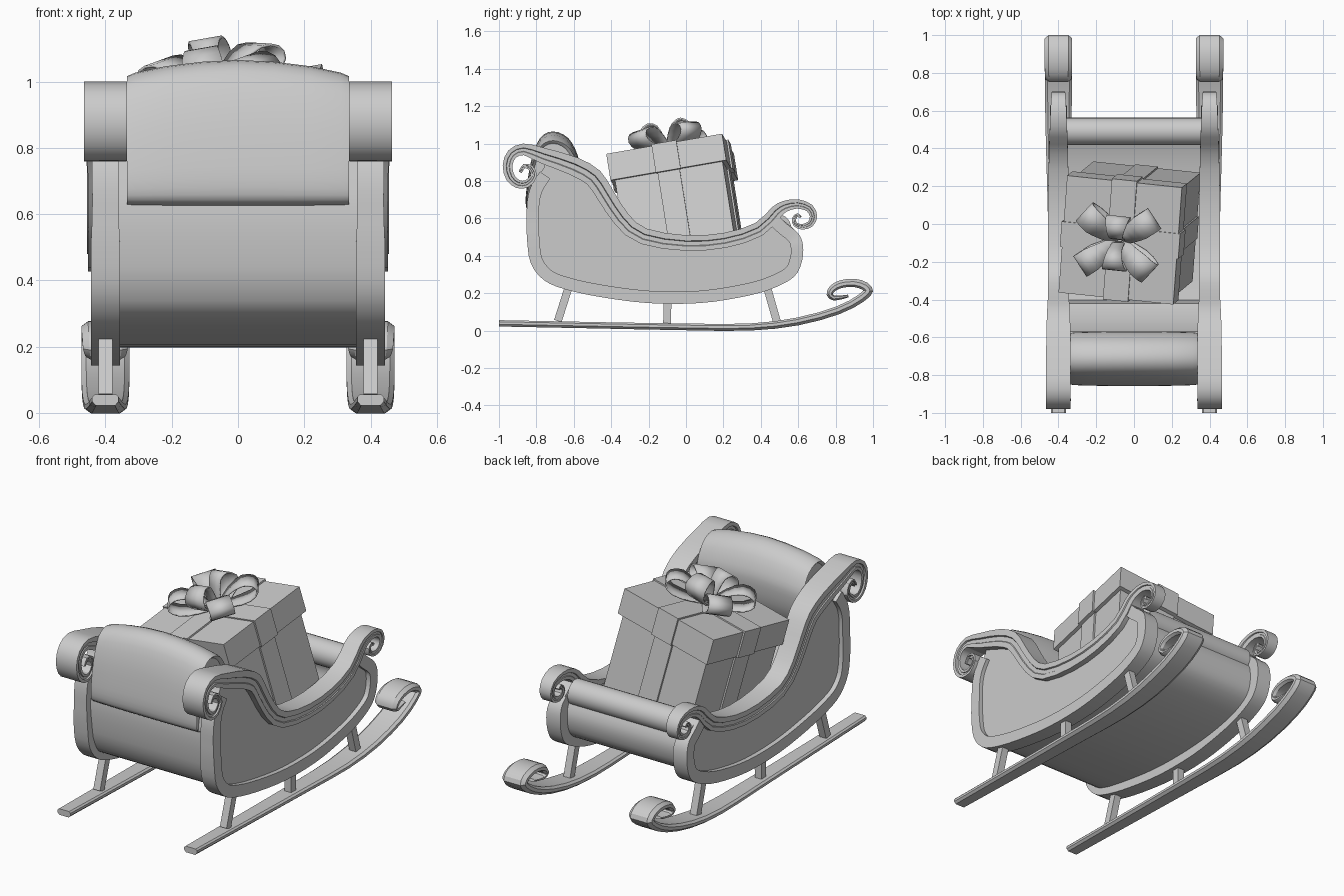
import bpy, bmesh, math
from mathutils import Matrix, Vector, Euler

if "Cube" in bpy.data.objects:
    bpy.data.objects.remove(bpy.data.objects["Cube"])


def add_object(name, bm, mirror=False):
    bmesh.ops.recalc_face_normals(bm, faces=bm.faces)
    me = bpy.data.meshes.new(name)
    bm.to_mesh(me)
    bm.free()
    ob = bpy.data.objects.new(name, me)
    bpy.context.collection.objects.link(ob)
    if mirror:
        ob.modifiers.new("Mirror", 'MIRROR')
    return ob


def smooth(pts, n=3, closed=False):
    """Catmull-Rom resampling of points of any dimension."""
    pts = [Vector(p) for p in pts]
    m, out = len(pts), []
    get = (lambda i: pts[i % m]) if closed else (lambda i: pts[min(max(i, 0), m - 1)])
    for i in range(m if closed else m - 1):
        a, b, c, d = get(i - 1), get(i), get(i + 1), get(i + 2)
        for k in range(n):
            t = k / n
            out.append(0.5 * (2 * b + (c - a) * t + (2 * a - 5 * b + 4 * c - d) * t * t
                              + (3 * b - a - 3 * c + d) * t ** 3))
    if not closed:
        out.append(pts[-1])
    return out


def skin(bm, rings):
    vs = [[bm.verts.new(p) for p in r] for r in rings]
    n = len(vs[0])
    for a, b in zip(vs, vs[1:]):
        for i in range(n):
            bm.faces.new((a[i], a[(i + 1) % n], b[(i + 1) % n], b[i]))
    bm.faces.new(vs[0])
    bm.faces.new(vs[-1])


def sweep(name, pts, section, x=0.4, side=1, n=3, mirror=True):
    """Sweep along an outer edge of (y, z, thickness, width) points."""
    p = smooth(pts, n)
    bm, rings = bmesh.new(), []
    for i, q in enumerate(p):
        d = p[min(i + 1, len(p) - 1)] - p[max(i - 1, 0)]
        nrm = Vector((-d[1], d[0])).normalized() * side
        rings.append([(x + u * q[3], q[0] + nrm.x * v * q[2], q[1] + nrm.y * v * q[2])
                      for u, v in section])
    skin(bm, rings)
    return add_object(name, bm, mirror)


def symmetric(half):
    return half + [(-u, v) for u, v in reversed(half)]


PLAIN = symmetric([(.5, 0), (.5, 1)])
BEVEL = symmetric([(.36, 0), (.5, .35), (.5, .75), (.4, 1)])
MOULD = symmetric([(.5, 0), (.5, .36), (.43, .40), (.43, .66), (.47, .70), (.47, 1)])

# runners with curled tips
runner = [(-1, .022, .034, .08), (-.5, .012, .034, .095), (0, .002, .036, .11), (.34, 0, .038, .128),
          (.6, .028, .042, .14), (.82, .088, .044, .145), (.95, .155, .046, .145),
          (1, .21, .048, .145), (.97, .256, .046, .145), (.9, .277, .044, .145),
          (.82, .268, .042, .145), (.767, .235, .038, .14), (.752, .19, .034, .135),
          (.79, .16, .028, .12), (.87, .178, .015, .1)]
sweep("runner", runner, BEVEL, n=2)

# struts between runners and body
for nm, a, b in (("rear_strut", (-.665, .045), (-.60, .25)), ("middle_strut", (-.08, .03), (-.078, .18)),
                 ("front_strut", (.51, .04), (.45, .25))):
    sweep(nm, [(*a, .042, .042), (*b, .042, .042)], PLAIN, n=1)

# moulded top rail with scrolls at both ends
rail = [(-.895, .85, .018, .11), (-.87, .89, .024, .11), (-.82, .882, .03, .115), (-.797, .825, .034, .12),
        (-.84, .768, .04, .125), (-.905, .762, .045, .13), (-.96, .805, .05, .13), (-.98, .885, .052, .13),
        (-.95, .963, .056, .13), (-.87, 1, .062, .13), (-.75, .975, .085, .13), (-.58, .925, .1, .128),
        (-.46, .855, .1, .12), (-.39, .75, .095, .112), (-.31, .625, .09, .11), (-.21, .545, .087, .112),
        (0, .51, .083, .112), (.2, .522, .08, .108), (.37, .575, .077, .1), (.46, .66, .07, .095),
        (.52, .693, .06, .09), (.60, .702, .05, .085), (.675, .672, .044, .075), (.702, .61, .04, .07),
        (.675, .556, .035, .066), (.62, .54, .03, .064), (.575, .56, .025, .062), (.566, .60, .022, .06),
        (.595, .628, .018, .06), (.62, .61, .014, .06)]
sweep("top_rail", rail, MOULD, side=-1, n=2)

# rim around the lower edge of each side
edge = [(-.78, .85), (-.825, .78), (-.848, .70), (-.852, .60), (-.85, .49), (-.83, .36), (-.76, .27),
        (-.65, .222), (-.46, .18), (-.2, .147), (.07, .147), (.29, .178), (.45, .22), (.575, .285),
        (.62, .37), (.625, .46), (.60, .52), (.54, .57), (.50, .61)]
sweep("side_rim", [(y, z, .066, .088 if z < .5 else .08) for y, z in edge], PLAIN)

# recessed side panels
bm = bmesh.new()
low = [(q.x + .02 * (q.x < -.7) - .02 * (q.x > .5), q.y + .02) for q in smooth(edge)]
top = [(q[0], q[1] - .045) for q in smooth(rail[10:20])]
skin(bm, [[(x, y, z) for y, z in low + top[::-1]] for x in (.365, .418)])
add_object("side_panel", bm, True)

# curved tub between the sides
tub = [(-.79, .76), (-.815, .62), (-.81, .48), (-.785, .37), (-.71, .285), (-.46, .23), (-.2, .2),
       (.07, .2), (.29, .225), (.44, .265), (.53, .32), (.56, .39), (.56, .46), (.53, .53)]
sweep("tub", [(y, z, .05, .73) for y, z in tub], PLAIN, x=0, mirror=False)

# sloped seat back inside
bm = bmesh.new()
seat = [(-.77, .68), (-.57, .68), (-.50, .5), (-.42, .42), (-.40, .26), (-.7, .31), (-.78, .42)]
skin(bm, [[(x, y, z) for y, z in seat] for x in (-.36, .36)])
add_object("seat", bm)

# front roll
bm = bmesh.new()
bmesh.ops.create_cone(bm, cap_ends=True, segments=24, radius1=.072, radius2=.072, depth=.71,
                      matrix=Matrix.Translation((0, .49, .55)) @ Matrix.Rotation(math.pi / 2, 4, 'Y'))
add_object("front_roll", bm)

# plump cushion over the seat back
prof = smooth([(-.857, .68), (-.85, .78), (-.825, .92), (-.78, 1.03), (-.71, 1.065), (-.63, 1.03),
               (-.58, .94), (-.57, .86), (-.59, .74), (-.65, .64), (-.75, .622), (-.835, .632)], 3, True)
bm, rings = bmesh.new(), []
half = [(.318, .85, .85), (.33, .92, .87), (.335, .95, .885), (.31, .97, .91), (.22, .99, .955), (.11, 1, .987)]
for x, s, k in [(-a, b, c) for a, b, c in half] + [(0, 1, 1)] + half[::-1]:
    rings.append([(x, -.715 + (p.x + .715) * s, .64 + (p.y - .64) * k) for p in prof])
skin(bm, rings)
add_object("back_cushion", bm)

# present, tilted; local origin is the middle of the lid top
tilt = (Matrix.Translation((-.073, -.085, .945))
        @ Euler((math.radians(10), math.radians(-10), math.radians(-6))).to_matrix().to_4x4())


def gift_box(name, sx, sy, z0, z1):
    bm = bmesh.new()
    bmesh.ops.create_cube(bm, size=1, matrix=tilt @ Matrix.Translation((0, 0, (z0 + z1) / 2))
                          @ Matrix.Diagonal((sx, sy, z1 - z0, 1)))
    add_object(name, bm)


gift_box("present_box", .58, .585, -.64, -.1)
gift_box("present_lid", .62, .63, -.145, 0)
for nm, w, sx, sy, z0, z1 in (("box", .12, .60, .605, -.63, -.1), ("lid", .135, .64, .65, -.148, .009)):
    gift_box(nm + "_ribbon_lengthwise", w, sy, z0, z1)
    gift_box(nm + "_ribbon_crosswise", sx, w, z0, z1 - .002)

# bow loops: four wide ones on the diagonals and two upright ones
LONG = [(.01, .012), (.09, .014), (.19, .03), (.24, .07), (.225, .115), (.16, .13), (.08, .09), (.01, .02)]
TALL = [(.01, .012), (.08, .03), (.14, .08), (.14, .135), (.09, .175), (.04, .155), (.015, .085), (.005, .02)]
for i, (ang, shape) in enumerate(((38, LONG), (142, LONG), (218, LONG), (322, LONG), (90, TALL), (270, TALL))):
    bm, rings = bmesh.new(), []
    m = tilt @ Matrix.Rotation(math.radians(ang), 4, 'Z')
    for p in smooth(shape, 2):
        w = .03 + .035 * min(1, p.x / .15)
        rings.append([m @ Vector((p.x, s * w, p.y)) for s in (-1, 1)])
    vs = [[bm.verts.new(q) for q in r] for r in rings]
    for a, b in zip(vs, vs[1:]):
        bm.faces.new((a[0], a[1], b[1], b[0]))
    ob = add_object(f"bow_loop_{i + 1}", bm)
    ob.modifiers.new("Thickness", 'SOLIDIFY').thickness = .008

# shading
bpy.ops.object.select_all(action='SELECT')
bpy.context.view_layer.objects.active = bpy.context.selected_objects[0]
bpy.ops.object.shade_smooth_by_angle(angle=math.radians(30))
